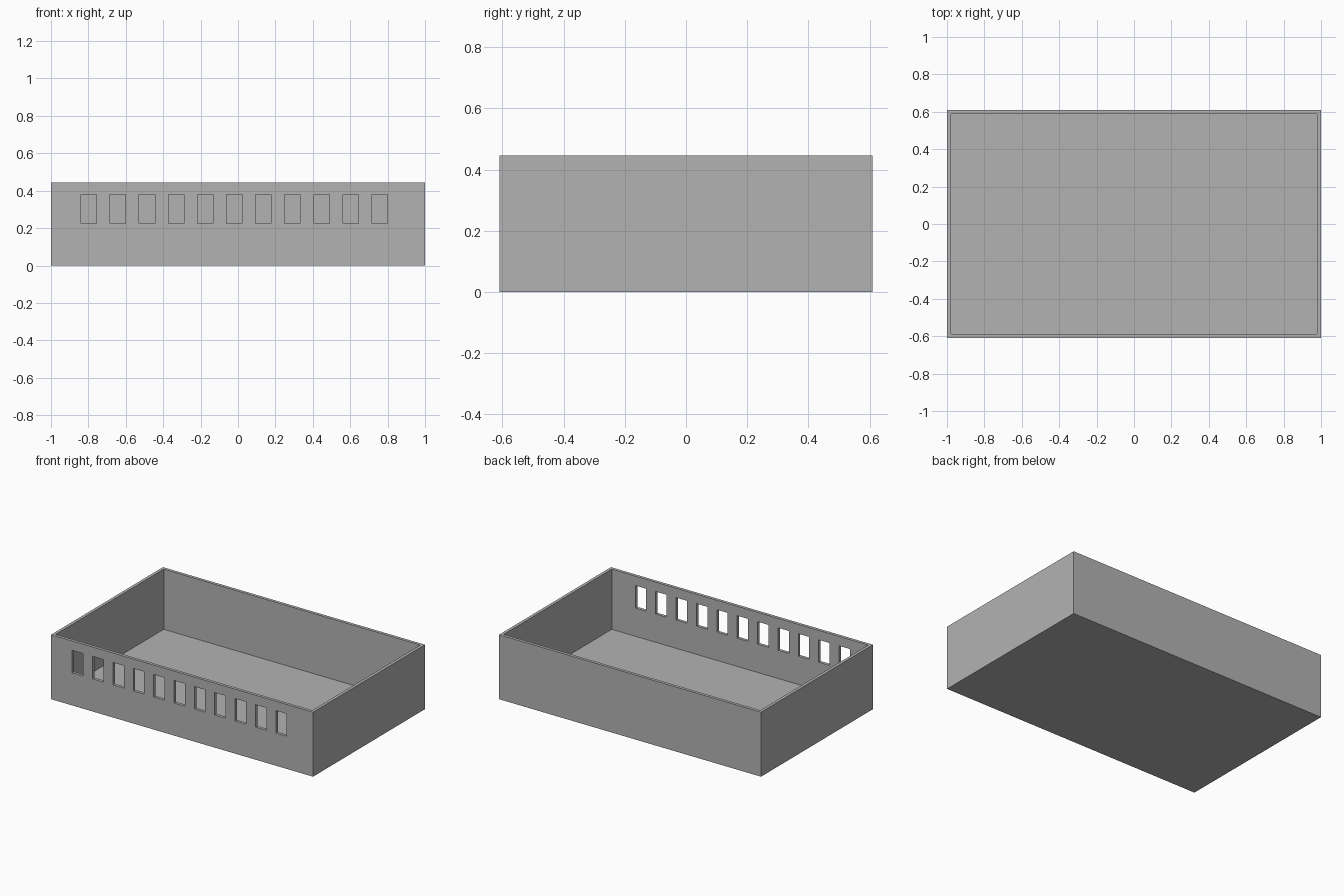
import bpy
import bmesh
from mathutils import Matrix, Vector

default = bpy.data.objects.get("Cube")
if default:
    bpy.data.objects.remove(default, do_unlink=True)

LENGTH, DEPTH, HEIGHT = 2.0, 1.22, 0.445
WALL = 0.03
SLOT_COUNT, SLOT_STEP, SLOT_CENTRE = 11, 0.1555, -0.02
SLOT_WIDTH, SLOT_LOW, SLOT_HIGH = 0.083, 0.225, 0.38

# Single grey material
grey = bpy.data.materials.new("plain grey")
grey.use_nodes = True
colour = (0.45, 0.45, 0.45, 1.0)
grey.diffuse_color = colour
grey.node_tree.nodes["Principled BSDF"].inputs["Base Color"].default_value = colour


def add_box(bm, centre, size):
    matrix = Matrix.Translation(centre) @ Matrix.Diagonal((*size, 1))
    bmesh.ops.create_cube(bm, size=1, matrix=matrix)


def make_object(name, bm):
    bm.normal_update()
    mesh = bpy.data.meshes.new(name)
    bm.to_mesh(mesh)
    bm.free()
    mesh.materials.append(grey)
    obj = bpy.data.objects.new(name, mesh)
    bpy.context.collection.objects.link(obj)
    return obj


# Open tray: a box whose top is inset for the rim and sunk to the floor
bm = bmesh.new()
add_box(bm, (0, 0, HEIGHT / 2), (LENGTH, DEPTH, HEIGHT))
bm.normal_update()
top = max(bm.faces, key=lambda f: f.calc_center_median().z)
bmesh.ops.inset_region(bm, faces=[top], thickness=WALL)
sunk = bmesh.ops.extrude_discrete_faces(bm, faces=[top])["faces"][0]
bmesh.ops.translate(bm, verts=sunk.verts, vec=Vector((0, 0, WALL - HEIGHT)))
bmesh.ops.recalc_face_normals(bm, faces=bm.faces)
tray = make_object("tray", bm)

# Row of slots through the front wall only
bm = bmesh.new()
for i in range(SLOT_COUNT):
    x = SLOT_CENTRE + (i - (SLOT_COUNT - 1) / 2) * SLOT_STEP
    add_box(bm, (x, -DEPTH / 2, (SLOT_LOW + SLOT_HIGH) / 2),
            (SLOT_WIDTH, WALL * 4, SLOT_HIGH - SLOT_LOW))
cutter = make_object("slot_cutter", bm)
cutter.hide_render = True

cut = tray.modifiers.new("slots", "BOOLEAN")
cut.operation = "DIFFERENCE"
cut.solver = "EXACT"
cut.object = cutter
bpy.context.view_layer.objects.active = tray
bpy.ops.object.modifier_apply(modifier=cut.name)
bpy.data.objects.remove(cutter, do_unlink=True)
